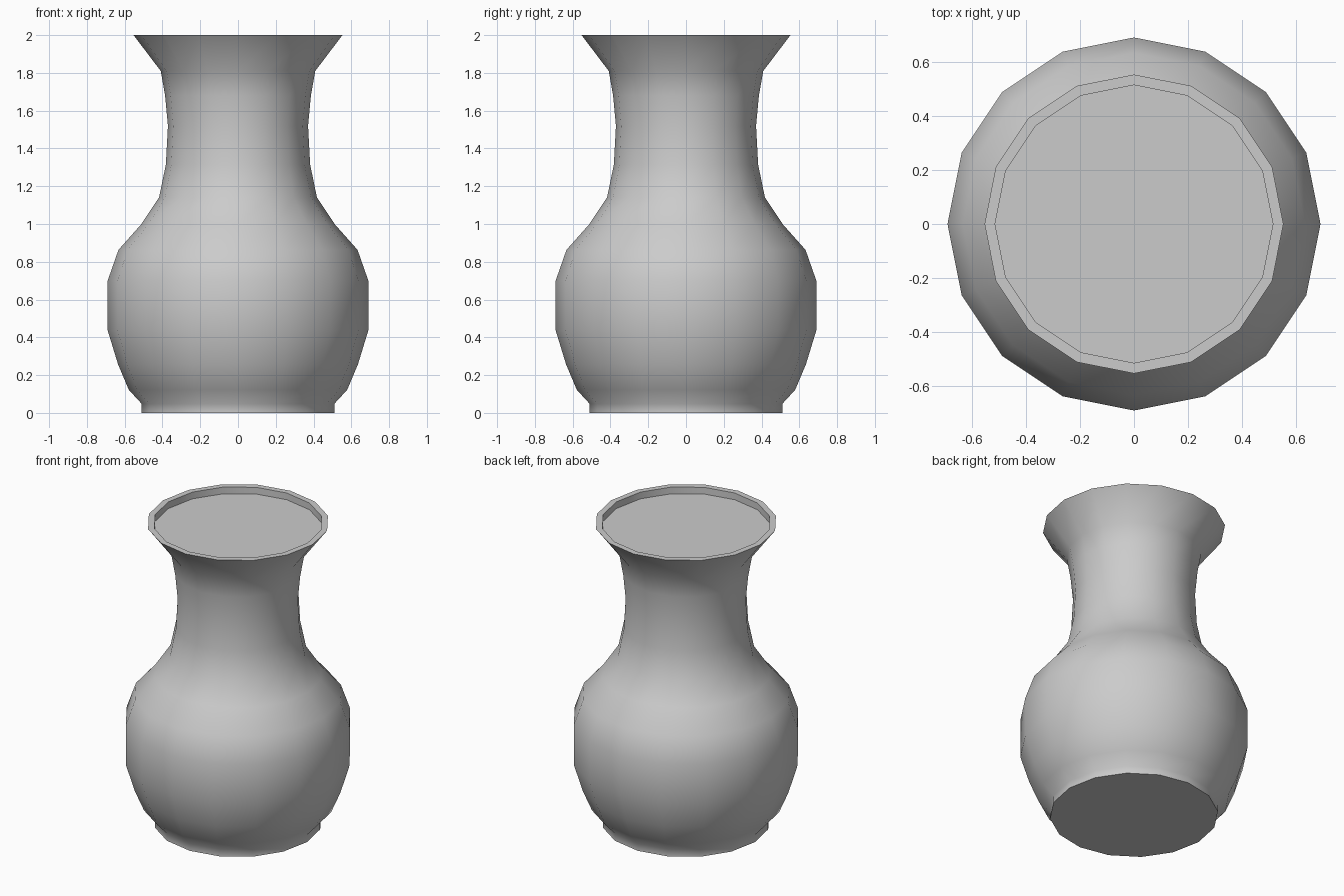
import bpy, bmesh, math

if "Cube" in bpy.data.objects:
    bpy.data.objects.remove(bpy.data.objects["Cube"])

SIDES = 16

# Outer profile from foot to lip, then rim and recessed inner disc (radius, z)
profile = [
    (0.51, 0.0), (0.51, 0.048), (0.578, 0.122), (0.635, 0.257),
    (0.69, 0.437), (0.69, 0.70), (0.633, 0.863), (0.513, 0.998),
    (0.418, 1.14), (0.382, 1.315), (0.371, 1.52), (0.386, 1.68),
    (0.409, 1.81), (0.553, 2.0), (0.514, 2.0), (0.514, 1.955),
]

bm = bmesh.new()

# Sixteen-sided rings
rings = []
for r, z in profile:
    rings.append([bm.verts.new((r * math.cos(2 * math.pi * i / SIDES),
                                r * math.sin(2 * math.pi * i / SIDES), z))
                  for i in range(SIDES)])

# Wall faces
for low, high in zip(rings, rings[1:]):
    for i in range(SIDES):
        j = (i + 1) % SIDES
        bm.faces.new((low[i], low[j], high[j], high[i]))

# Base and fill surface inside the mouth
bm.faces.new(rings[0][::-1])
bm.faces.new(rings[-1])
bm.normal_update()

mesh = bpy.data.meshes.new("vase")
bm.to_mesh(mesh)
bm.free()
vase = bpy.data.objects.new("vase", mesh)
bpy.context.collection.objects.link(vase)

# Smooth body with crisp rim and foot edges
bpy.context.view_layer.objects.active = vase
vase.select_set(True)
bpy.ops.object.shade_smooth_by_angle(angle=math.radians(60))
